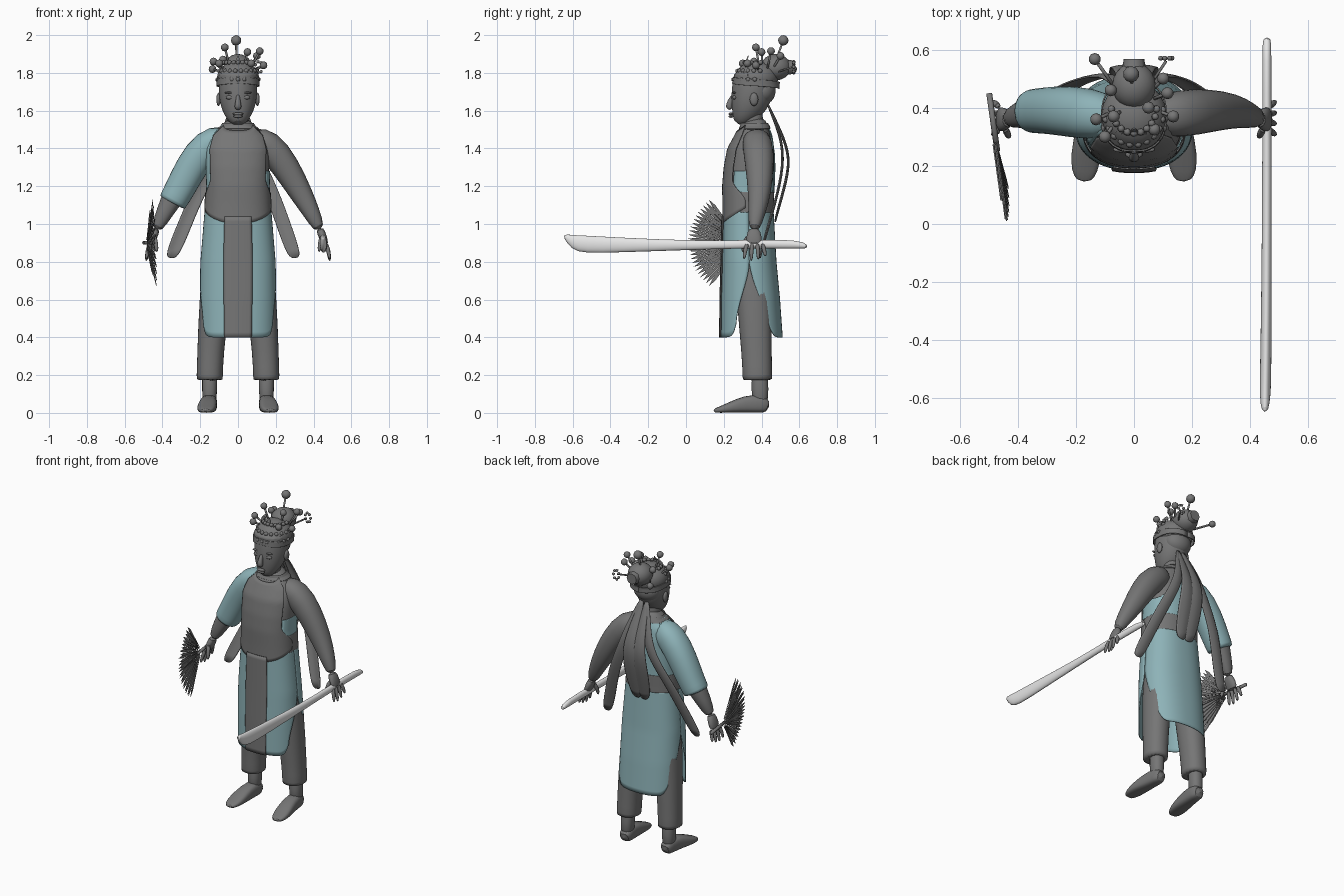
import bpy, bmesh, math
from mathutils import Vector

cube = bpy.data.objects.get("Cube")
if cube:
    bpy.data.objects.remove(cube, do_unlink=True)


def material(name, r, g, b):
    m = bpy.data.materials.new(name)
    m.use_nodes = True
    m.diffuse_color = (r, g, b, 1)
    m.node_tree.nodes["Principled BSDF"].inputs["Base Color"].default_value = (r, g, b, 1)
    return m


GREY = material("grey", .18, .18, .18)
BLUE = material("pale_blue", .27, .45, .48)
WHITE = material("white", .8, .8, .8)


def finish(name, bm, mat, subsurf=0, thick=0, smooth=True):
    bmesh.ops.recalc_face_normals(bm, faces=bm.faces)
    mesh = bpy.data.meshes.new(name)
    for f in bm.faces:
        f.smooth = smooth and len(f.verts) < 8
    bm.to_mesh(mesh)
    bm.free()
    mesh.materials.append(mat)
    ob = bpy.data.objects.new(name, mesh)
    bpy.context.scene.collection.objects.link(ob)
    if subsurf:
        mod = ob.modifiers.new("smooth", 'SUBSURF')
        mod.levels = mod.render_levels = subsurf
    if thick:
        ob.modifiers.new("thickness", 'SOLIDIFY').thickness = thick
    return ob


def power(v, e):
    return math.copysign(abs(v) ** e, v)


def loft(name, path, mat, sides=16, square=.9, flip=1, subsurf=1):
    """Skin rounded sections (x, y, z, half width, half depth) along a path."""
    bm = bmesh.new()
    pts = [Vector((p[0] * flip, p[1], p[2])) for p in path]
    along = (pts[-1] - pts[0]).normalized()
    ref = Vector((0, 0, 1)) if abs(along.y) > .8 else Vector((0, 1, 0))
    rings = []
    for i, p in enumerate(pts):
        d = (pts[min(i + 1, len(pts) - 1)] - pts[max(i - 1, 0)]).normalized()
        u = ref.cross(d).normalized()
        v = d.cross(u)
        rx, ry = path[i][3], path[i][-1]
        ring = []
        for k in range(sides):
            a = math.tau * k / sides
            ring.append(bm.verts.new(p + u * rx * power(math.cos(a), square)
                                     + v * ry * power(math.sin(a), square)))
        rings.append(ring)
    for a, b in zip(rings, rings[1:]):
        for k in range(sides):
            j = (k + 1) % sides
            bm.faces.new((a[k], a[j], b[j], b[k]))
    bm.faces.new(rings[0])
    bm.faces.new(rings[-1])
    return finish(name, bm, mat, subsurf)


def grid(name, fn, nu, nv, mat, thick, subsurf=0):
    """Sheet from fn(u, v), u in -1..1 and v in 0..1."""
    bm = bmesh.new()
    rows = [[bm.verts.new(fn(2 * i / nu - 1, j / nv)) for i in range(nu + 1)] for j in range(nv + 1)]
    for a, b in zip(rows, rows[1:]):
        for i in range(nu):
            bm.faces.new((a[i], a[i + 1], b[i + 1], b[i]))
    return finish(name, bm, mat, subsurf, thick)


def section(profile, z):
    """Interpolate (z, centre y, rx, ry) rows that run upward."""
    z = min(max(z, profile[0][0]), profile[-1][0])
    for a, b in zip(profile, profile[1:]):
        if z <= b[0]:
            t = (z - a[0]) / (b[0] - a[0])
            return [p + (q - p) * t for p, q in zip(a[1:], b[1:])]


def shell(name, profile, facing, half, low, high, mat, offset=.006, nu=32, nv=24):
    """Cloth panel wrapped on a profile; facing 0 is front, 180 is back."""
    def point(u, v):
        z = low(u) + (high(u) - low(u)) * v
        cy, rx, ry = section(profile, z)
        a = math.radians(facing + u * half(z))
        return ((rx + offset) * power(math.sin(a), .85),
                cy - (ry + offset) * power(math.cos(a), .85), z)
    return grid(name, point, nu, nv, mat, .005)


def ball(name, pos, size, mat=GREY, detail=2):
    bm = bmesh.new()
    bmesh.ops.create_icosphere(bm, subdivisions=detail, radius=1)
    for v in bm.verts:
        v.co = Vector(c * s + p for c, s, p in zip(v.co, size, pos))
    return finish(name, bm, mat)


def rod(name, a, b, r, mat=GREY):
    return loft(name, [(*a, r), (*b, r)], mat, sides=6, subsurf=0)


def ramp(v, a, b):
    t = min(max((v - a) / (b - a), 0), 1)
    return t * t * (3 - 2 * t)


# torso and neck
TORSO = [(1, .33, .17, .125), (1.1, .33, .166, .125), (1.2, .33, .162, .127), (1.3, .335, .165, .124),
         (1.4, .345, .168, .115), (1.47, .36, .145, .092), (1.52, .365, .085, .07), (1.56, .355, .058, .055)]
loft("torso", [(0, cy, z, rx, ry) for z, cy, rx, ry in TORSO], GREY, 24, .85)
loft("neck", [(0, .36, 1.5, .06), (0, .35, 1.56, .055), (0, .35, 1.65, .055)], GREY)

# clothes wrapped on the torso
shell("apron_top", TORSO, 0, lambda z: 86 - 32 * ramp(z, 1.12, 1.24),
      lambda u: 1 + .085 * abs(u) ** 1.5, lambda u: 1.495 + .03 * u * u, GREY, .012)
shell("blouse_back", TORSO, 180, lambda z: 124, lambda u: 1.15,
      lambda u: 1.28 + .25 * ramp(u, -.5, .3), BLUE)
shell("waist_belt", TORSO, 180, lambda z: 105, lambda u: 1.06, lambda u: 1.17, GREY, .01)
shell("collar", TORSO, 0, lambda z: 180, lambda u: 1.505, lambda u: 1.535, GREY, .008)

# skirt panels with open sides
SKIRT = [(.4, .348, .198, .158), (.6, .342, .198, .15), (.8, .335, .193, .138), (1.08, .33, .17, .127)]
corner = lambda u: .4 + .07 * abs(u) ** 10
top = lambda u: 1.08
shell("skirt_front", SKIRT, 0, lambda z: 63 + 27 * ramp(z, .45, .8), corner, top, BLUE)
shell("skirt_back", SKIRT, 180, lambda z: 55 + 35 * ramp(z, .38, .8), corner, top, BLUE)
shell("skirt_stripe", SKIRT, 0, lambda z: 17 + 2 * ramp(z, .4, 1), lambda u: .4, lambda u: 1.04, GREY, .01, nu=8)

# arms, hands, legs and feet
ARM = [(.06, .365, 1.46, .065), (.16, .38, 1.425, .085), (.25, .39, 1.31, .077), (.335, .39, 1.16, .062),
       (.39, .375, 1.06, .046), (.435, .36, .965, .03)]
SLEEVE = [(.05, .365, 1.47, .068), (.16, .38, 1.425, .092), (.25, .39, 1.3, .087), (.31, .39, 1.18, .081),
          (.345, .388, 1.12, .077), (.35, .388, 1.11, .076)]
for side, flip in (("left", 1), ("right", -1)):
    loft(side + "_arm", ARM, GREY, flip=flip)
    loft(side + "_palm", [(.43, .36, .98, .024, .03), (.45, .36, .93, .021, .042),
                          (.465, .36, .885, .018, .045)], GREY, flip=flip)
    for k in range(4):
        y = .325 + .026 * k
        tip = .82 - .02 * math.sin(k + .5)
        loft(side + "_finger", [(.465, y, .9, .013), (.478, y + .008 * (k - 1.5), .86, .012),
                                (.487, y + .012 * (k - 1.5), tip, .008)], GREY, 8, flip=flip)
    loft(side + "_thumb", [(.445, .33, .94, .014), (.432, .305, .89, .013), (.43, .3, .85, .008)], GREY, 8, flip=flip)
    loft(side + "_trouser", [(.09, .345, 1, .08, .1), (.125, .36, .6, .083, .095), (.147, .375, .3, .07, .08),
                             (.15, .378, .18, .071, .08), (.15, .378, .172, .071, .08)], GREY, flip=flip)
    loft(side + "_ankle", [(.15, .39, .25, .045), (.15, .392, .12, .039, .045), (.152, .392, .04, .04, .045)],
         GREY, flip=flip)
    loft(side + "_foot", [(.148, .44, .03, .034, .03), (.15, .4, .05, .042, .05), (.157, .31, .046, .046, .046),
                          (.165, .24, .03, .053, .03), (.17, .18, .017, .046, .017),
                          (.172, .145, .01, .025, .01)], GREY, square=.7, flip=flip)
loft("right_sleeve", SLEEVE, BLUE, flip=-1)

# head and face
loft("head", [(0, .275, 1.53, .026, .026), (0, .288, 1.55, .052, .047), (0, .31, 1.59, .079, .078),
              (0, .335, 1.64, .097, .103), (0, .352, 1.7, .104, .112), (0, .36, 1.76, .102, .114),
              (0, .365, 1.81, .08, .095)], GREY, 20, 1)
loft("nose", [(0, .255, 1.69, .01), (0, .235, 1.65, .013, .016), (0, .224, 1.622, .021, .02),
              (0, .24, 1.607, .016, .014)], GREY, 10)
for z, w in ((1.583, .03), (1.57, .026)):
    ball("lip", (0, .239, z), (w, .014, .008))
for flip in (1, -1):
    ball("eye", (.042 * flip, .258, 1.67), (.023, .012, .012))
    ball("brow", (.045 * flip, .256, 1.695), (.028, .01, .006))
    ball("ear", (.103 * flip, .36, 1.66), (.012, .023, .036))

# hair, bun and crown
ball("hair", (0, .375, 1.775), (.112, .115, .09), detail=3)
ball("nape_hair", (0, .405, 1.705), (.088, .07, .075), detail=3)
ball("bun", (0, .475, 1.83), (.075, .08, .07), detail=3)
loft("bun_clasp", [(0, .54, 1.83, .04), (0, .568, 1.83, .035)], GREY, 8, subsurf=0)
CROWN = [(1.74, .37, .108, .12), (1.79, .375, .108, .12), (1.85, .4, .08, .09), (1.93, .42, .05, .075)]
shell("crown_band", CROWN, 0, lambda z: 180, lambda u: 1.745 - .03 * abs(u), lambda u: 1.78 - .03 * abs(u), GREY)
shell("crown_crest", CROWN, 0, lambda z: 75, lambda u: 1.77,
      lambda u: 1.88 - .1 * abs(u) + .012 * math.cos(u * 22), GREY, 0)
for row in range(3):
    z = 1.765 + .045 * row
    cy, rx, ry = section(CROWN, z)
    for k in range(-5, 6):
        a = k * .3 + .15 * (row % 2)
        ball("crown_stud", (rx * math.sin(a), cy - ry * math.cos(a), z), (.014, .014, .014), detail=1)
BEADS = [(-.01, .515, 1.972), (.05, .4, 1.91), (-.07, .37, 1.935), (.115, .45, 1.915), (-.08, .46, 1.87),
         (.1, .5, 1.89), (-.13, .36, 1.86), (-.135, .567, 1.82), (.135, .37, 1.84), (.07, .325, 1.85),
         (-.1, .3, 1.85)]
for i, bead in enumerate(BEADS):
    r = .028 if i == 0 else .021
    ball("crown_bead", bead, (r, r, r))
    rod("bead_stem", (bead[0] * .5, .41 + (bead[1] - .41) * .4, 1.8), bead, .006)
rod("hairpin", (.05, .47, 1.8), (.11, .56, 1.83), .005)
for k in range(7):
    a = math.tau * k / 7
    ball("hairpin_flower", (.11 + .02 * math.cos(a), .57, 1.83 + .03 * math.sin(a)), (.01, .01, .01), detail=1)


# ribbons hanging from the back of the head
def ribbon(name, path, flip):
    def point(u, v):
        x, y, z, w = path[round(v * (len(path) - 1))]
        return ((x + u * w) * flip, y - .012 * abs(u), z + u * w * .12)
    grid(name, point, 2, len(path) - 1, GREY, .006, 2)


for flip in (1, -1):
    reach = 1 if flip == 1 else 1.17
    ribbon("outer_ribbon", [(.02, .44, 1.64, .015), (.06, .51, 1.48, .03), (.1, .53, 1.34, .035),
                            (.18 * reach, .5, 1.17, .037), (.24 * reach, .45, 1, .038),
                            (.303 * reach, .4, .82, .038)], flip)
    ribbon("inner_ribbon", [(.015, .44, 1.64, .015), (.025, .51, 1.5, .03), (.035, .568, 1.35, .045),
                            (.04, .53, 1.18, .05), (.03, .48, 1.01, .04)], flip)

# sword in the left hand
loft("sword", [(.457, .643, .878, .014, .008), (.457, .605, .895, .016, .026), (.457, .3, .893, .016, .021),
               (.457, .02, .887, .017, .025), (.455, -.35, .889, .019, .04), (.452, -.54, .892, .02, .048),
               (.451, -.59, .902, .019, .042), (.45, -.648, .94, .012, .008)], WHITE, square=1)


# feather fan in the right hand
def fan_point(angle, r, lift=0):
    y, z = .3 - r * math.cos(angle), .9 + r * math.sin(angle)
    return Vector((-.477 + .14 * (.3 - y) + .1 * max(0, .86 - z) - lift, y, z))


COUNT = 25
for layer, (length, width) in enumerate(((.29, .05), (.22, .055))):
    bm = bmesh.new()
    for k in range(COUNT):
        a = math.radians(-52 + 104 * k / (COUNT - 1))
        lift = .004 * (k % 2) + .006 * layer
        quill = [(a, .03), (a + width * .6, length * .5), (a + width * .7, length * .85), (a, length),
                 (a - width * .7, length * .85), (a - width * .6, length * .5)]
        bm.faces.new([bm.verts.new(fan_point(t, r, lift)) for t, r in quill])
    finish("fan_feathers", bm, GREY, thick=.003, smooth=False)
rod("fan_handle", fan_point(0, .05), fan_point(0, -.15), .01)
